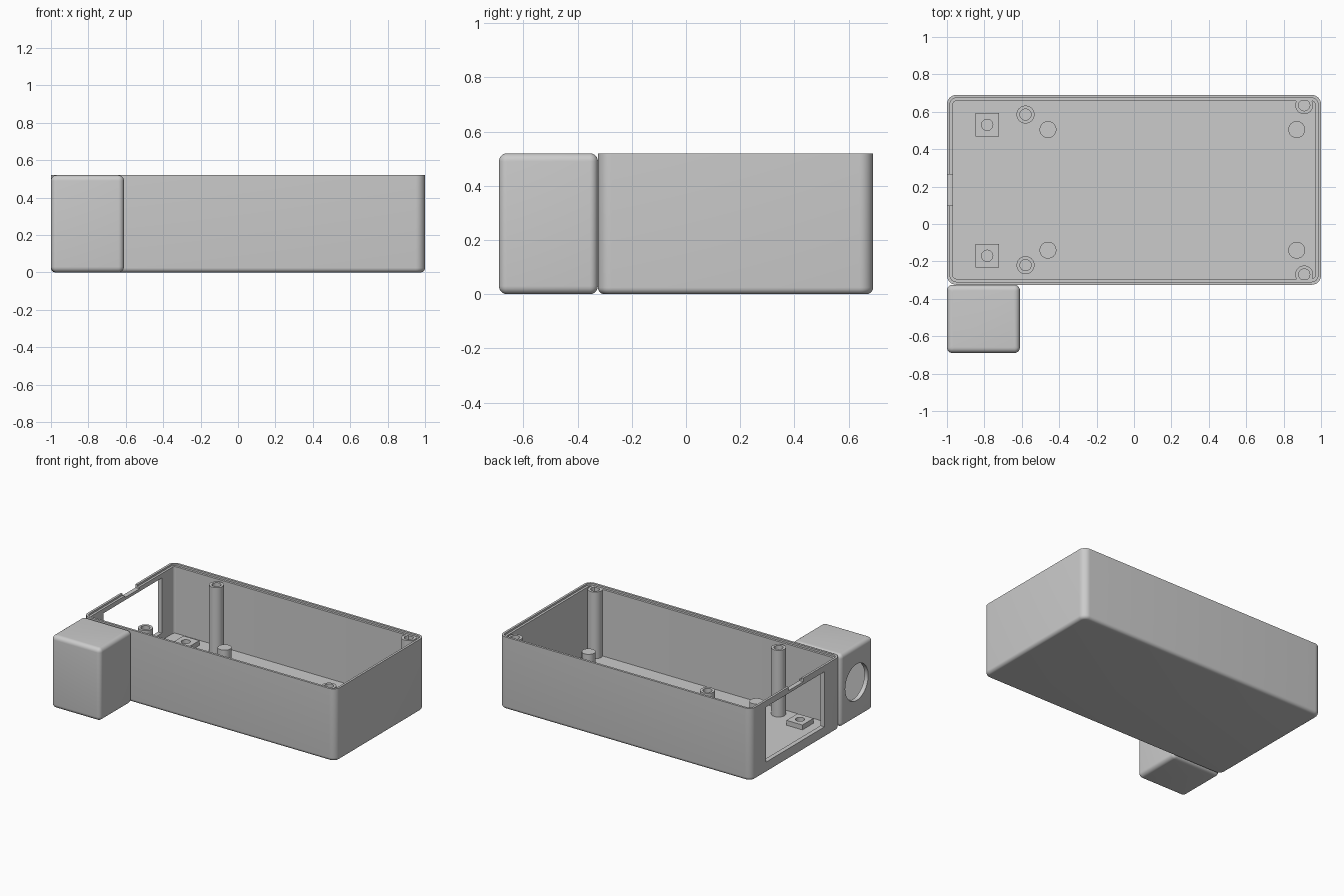
import bpy, bmesh, math
from mathutils import Vector

default = bpy.data.objects.get("Cube")
if default:
    bpy.data.objects.remove(default, do_unlink=True)

grey = bpy.data.materials.new("light_grey_plastic")
grey.use_nodes = True
grey.diffuse_color = (0.6, 0.6, 0.6, 1)
grey.node_tree.nodes["Principled BSDF"].inputs["Base Color"].default_value = (0.6, 0.6, 0.6, 1)


def add_object(name, bm):
    bmesh.ops.recalc_face_normals(bm, faces=bm.faces)
    mesh = bpy.data.meshes.new(name)
    bm.to_mesh(mesh)
    bm.free()
    mesh.materials.append(grey)
    obj = bpy.data.objects.new(name, mesh)
    bpy.context.collection.objects.link(obj)
    return obj


def select_only(obj):
    bpy.ops.object.select_all(action="DESELECT")
    obj.select_set(True)
    bpy.context.view_layer.objects.active = obj


def smooth(obj):
    select_only(obj)
    bpy.ops.object.shade_smooth_by_angle(angle=math.radians(35))


def rounded_loop(x0, x1, y0, y1, r, steps=8):
    """Counter-clockwise outline of a rectangle with rounded corners."""
    corners = [(x1 - r, y1 - r), (x0 + r, y1 - r), (x0 + r, y0 + r), (x1 - r, y0 + r)]
    points = []
    for i, (cx, cy) in enumerate(corners):
        for s in range(steps + 1):
            a = math.pi / 2 * (i + s / steps)
            points.append((cx + r * math.cos(a), cy + r * math.sin(a)))
    return points


def loft(name, outline, profile):
    """Skin outline(inset) rings along a profile of (inset, z), capped at both ends."""
    bm = bmesh.new()
    rings = [[bm.verts.new((x, y, z)) for x, y in outline(inset)] for inset, z in profile]
    for a, b in zip(rings, rings[1:]):
        n = len(a)
        for i in range(n):
            j = (i + 1) % n
            bm.faces.new((a[i], a[j], b[j], b[i]))
    bm.faces.new(rings[0])
    bm.faces.new(rings[-1])
    return add_object(name, bm)


def rect_outline(x0, x1, y0, y1, r):
    return lambda d: rounded_loop(x0 + d, x1 - d, y0 + d, y1 - d, max(r - d, 0.012))


def circle_outline(cx, cy, r, n=32):
    return lambda d: [(cx + (r - d) * math.cos(2 * math.pi * i / n),
                       cy + (r - d) * math.sin(2 * math.pi * i / n)) for i in range(n)]


def fillet(r, steps=6):
    """Rounded bottom edge, rising from z = 0 to z = r."""
    return [(r * (1 - math.sin(t)), r * (1 - math.cos(t)))
            for t in (math.pi / 2 * i / steps for i in range(steps + 1))]


def box(name, lo, hi):
    bm = bmesh.new()
    bmesh.ops.create_cube(bm, size=1)
    lo, hi = Vector(lo), Vector(hi)
    for v in bm.verts:
        v.co = Vector(c * s for c, s in zip(v.co, hi - lo)) + (lo + hi) / 2
    return add_object(name, bm)


def cut(target, cutter):
    mod = target.modifiers.new("cut", "BOOLEAN")
    mod.operation = "DIFFERENCE"
    mod.solver = "EXACT"
    mod.object = cutter
    select_only(target)
    bpy.ops.object.modifier_apply(modifier=mod.name)
    bpy.data.objects.remove(cutter, do_unlink=True)


TOP, LEDGE, FLOOR = 0.52, 0.507, 0.03
FRONT, BACK = -0.325, 0.69

# Open case with rounded bottom and stepped rim
case = loft("case", rect_outline(-1, 1, FRONT, BACK, 0.05),
            fillet(0.025) + [(0, TOP), (0.016, TOP), (0.016, LEDGE),
                             (0.032, LEDGE), (0.032, FLOOR)])

# Side window and notch in the rim above it
cut(case, box("window_cutter", (-1.1, -0.14, 0.08), (-0.9, 0.52, 0.475)))
cut(case, box("notch_cutter", (-1.1, 0.10, 0.495), (-0.95, 0.265, 0.6)))
smooth(case)

# Hollow side housing with a round opening
HX, HY = (-1, -0.61), (-0.69, FRONT)
edge = fillet(0.03)
housing = loft("side_housing", rect_outline(*HX, *HY, 0.03),
               edge + [(d, TOP - z) for d, z in reversed(edge)])
cut(housing, box("cavity_cutter", (HX[0] + 0.03, HY[0] + 0.03, 0.03),
                 (HX[1] - 0.03, HY[1] - 0.03, TOP - 0.03)))
hole = loft("hole_cutter", circle_outline(0, 0, 0.13, 48), [(0, -0.1), (0, 0.1)])
hole.data.transform(hole.matrix_world.Rotation(math.pi / 2, 4, "Y"))
hole.data.transform(hole.matrix_world.Translation((-1, -0.505, 0.26)))
cut(housing, hole)
smooth(housing)

# Tall screw posts with blind holes
for i, (x, y) in enumerate([(-0.58, 0.585), (-0.58, -0.22), (0.91, 0.635), (0.91, -0.27)]):
    post = loft(f"screw_post_{i + 1}", circle_outline(x, y, 0.048),
                [(0, FLOOR - 0.005), (0, LEDGE), (0.018, LEDGE), (0.018, 0.2)])
    smooth(post)

# Short support pegs
for i, (x, y) in enumerate((x, y) for x in (-0.46, 0.87) for y in (-0.14, 0.505)):
    peg = loft(f"support_peg_{i + 1}", circle_outline(x, y, 0.045),
               [(0, FLOOR - 0.005), (0, 0.12)])
    smooth(peg)

# Square mounting pads with screw holes
for i, y in enumerate((-0.17, 0.53)):
    x, h = -0.785, 0.063
    pad = box(f"mounting_pad_{i + 1}", (x - h, y - h, FLOOR - 0.005), (x + h, y + h, 0.065))
    cut(pad, loft("pad_hole_cutter", circle_outline(x, y, 0.03), [(0, FLOOR + 0.001), (0, 0.1)]))
    smooth(pad)
